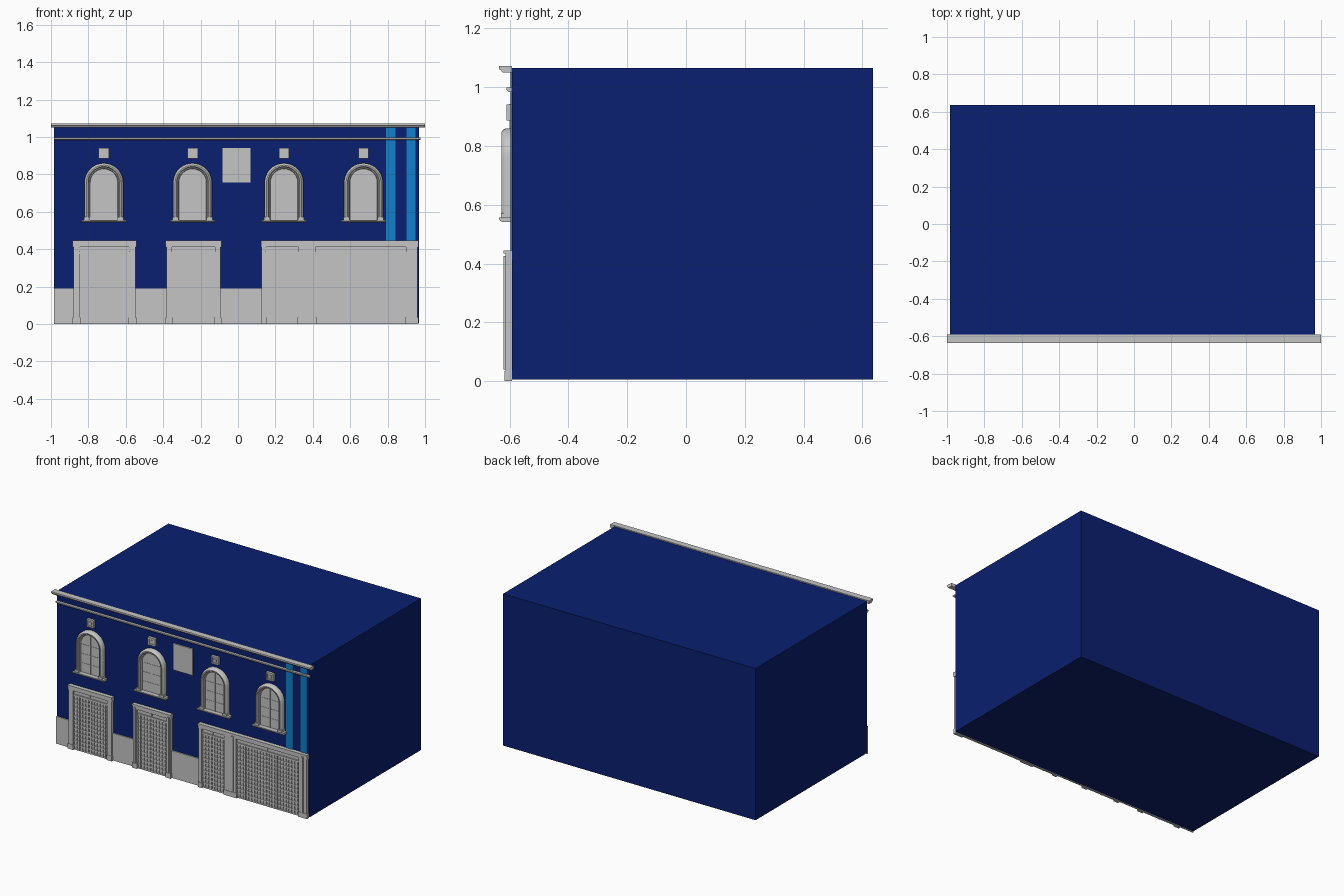
import bpy, bmesh
from math import cos, sin, pi

if "Cube" in bpy.data.objects:
    bpy.data.objects.remove(bpy.data.objects["Cube"])

WALL = -0.592  # front wall plane


def material(name, rgb):
    m = bpy.data.materials.new(name)
    m.use_nodes = True
    m.diffuse_color = (*rgb, 1)
    m.node_tree.nodes["Principled BSDF"].inputs["Base Color"].default_value = (*rgb, 1)
    return m


NAVY = material("navy paint", (0.003, 0.014, 0.16))
SKY = material("sky blue paint", (0.006, 0.21, 0.58))
STONE = material("pale grey stone", (0.56, 0.56, 0.56))


def finish(name, bm, mat):
    bmesh.ops.recalc_face_normals(bm, faces=bm.faces)
    me = bpy.data.meshes.new(name)
    bm.to_mesh(me)
    bm.free()
    me.materials.append(mat)
    ob = bpy.data.objects.new(name, me)
    bpy.context.collection.objects.link(ob)
    return ob


def add_box(bm, x0, x1, z0, z1, front, back=WALL):
    vs = bmesh.ops.create_cube(bm, size=1)["verts"]
    for v in vs:
        v.co.x = x0 if v.co.x < 0 else x1
        v.co.y = front if v.co.y < 0 else back
        v.co.z = z0 if v.co.z < 0 else z1


def boxes(name, mat, *dims):
    bm = bmesh.new()
    for d in dims:
        add_box(bm, *d)
    return finish(name, bm, mat)


def moulding(name, x0, x1, profile):
    """Extrude a (y, z) profile along x."""
    bm = bmesh.new()
    face = bm.faces.new([bm.verts.new((x0, y, z)) for y, z in profile])
    new = bmesh.ops.extrude_face_region(bm, geom=[face])["geom"]
    for v in new:
        if isinstance(v, bmesh.types.BMVert):
            v.co.x = x1
    return finish(name, bm, STONE)


# Main block, plinth, painted stripes and blank sign panel
boxes("building_block", NAVY, (-0.983, 0.968, 0.005, 1.065, WALL, 0.636))
boxes("plinth", STONE, (-0.985, 0.14, 0, 0.19, -0.6))
boxes("painted_stripes", SKY, (0.79, 0.842, 0.44, 1.055, -0.597),
      (0.902, 0.95, 0.44, 1.055, -0.597))
boxes("sign_panel", STONE, (-0.083, 0.067, 0.757, 0.942, -0.6))

# Cornice and string course
moulding("cornice", -1, 1, [(WALL, 1.05), (-0.624, 1.05), (-0.63, 1.058),
                            (-0.636, 1.061), (-0.636, 1.072), (WALL, 1.072)])
moulding("string_course", -0.983, 0.975, [(WALL, 0.984), (-0.604, 0.984),
                                          (-0.61, 0.99), (-0.61, 0.998), (WALL, 0.998)])


# Lattice doors, each with two leaves and a transom
def door(label, x0, x1, cols, rows=13):
    top, front, bar = 0.375, -0.606, 0.0045
    bm = bmesh.new()
    add_box(bm, x0, x1, 0, 0.42, -0.6)
    mid = (x0 + x1) / 2
    for i in range(cols + 1):
        x = x0 + (x1 - x0) * i / cols
        add_box(bm, x - bar, x + bar, 0, top, front)
    for j in range(rows + 1):
        z = bar + (top - bar) * j / rows
        add_box(bm, x0, x1, z - bar, z + bar, front + 0.0005)
    add_box(bm, mid - 0.007, mid + 0.007, 0, top, front - 0.002)
    add_box(bm, x0, x1, top, 0.385, front - 0.002)
    for a, b in ((x0, mid), (mid, x1)):
        add_box(bm, a + 0.004, b - 0.004, 0.39, 0.41, front)
    finish(label + "_lattice_door", bm, STONE)


def surround(label, x0, x1, posts, ribs=()):
    dims = [(x0, x1, 0.412, 0.436, -0.614), (x0, x1, 0.434, 0.445, -0.62)]
    dims += [(a, b, 0, 0.413, -0.614) for a, b in posts]
    dims += [(a - 0.004, b + 0.004, 0, 0.035, -0.617) for a, b in posts]
    dims += [(r - 0.007, r + 0.007, 0.04, 0.425, -0.621) for r in ribs]
    boxes(label + "_door_surround", STONE, *dims)


door("right", -0.848, -0.58, 12)
surround("right", -0.884, -0.544, [(-0.88, -0.846), (-0.582, -0.548)])
door("middle", -0.355, -0.122, 10)
surround("middle", -0.387, -0.089, [(-0.383, -0.353), (-0.124, -0.093)], (-0.368, -0.108))
door("narrow", 0.147, 0.325, 8)
door("wide", 0.413, 0.9, 22)
surround("left", 0.122, 0.964,
         [(0.126, 0.149), (0.323, 0.415), (0.898, 0.96)], (0.388, 0.928))


# Arched windows: rings of arch outlines bridged into a rounded frame
def arch_loop(bm, cx, half, y):
    pts = [(half, 0.555)]
    pts += [(half * cos(pi * i / 20), 0.756 + half * sin(pi * i / 20)) for i in range(21)]
    pts.append((-half, 0.555))
    return [bm.verts.new((cx + x, y, z)) for x, z in pts]


def window(label, cx):
    bm = bmesh.new()
    steps = [(0.104, WALL), (0.104, -0.612), (0.1, -0.621), (0.093, -0.627), (0.086, -0.627),
             (0.081, -0.619), (0.076, -0.619), (0.073, -0.604)]
    loops = [arch_loop(bm, cx, h, y) for h, y in steps]
    for a, b in zip(loops, loops[1:]):
        for i in range(len(a)):
            j = (i + 1) % len(a)
            bm.faces.new((a[i], a[j], b[j], b[i]))
    bm.faces.new(loops[-1])
    frame = finish(label + "_arched_window", bm, STONE)
    bpy.ops.object.select_all(action="DESELECT")
    frame.select_set(True)
    bpy.context.view_layer.objects.active = frame
    bpy.ops.object.shade_smooth_by_angle(angle=0.7)

    # Thin glazing bars on the pane
    bars = [(cx - 0.003, cx + 0.003, 0.555, 0.826, -0.607)]
    bars += [(cx - 0.07, cx + 0.07, z, z + 0.003, -0.606) for z in (0.62, 0.685, 0.75)]
    boxes(label + "_glazing_bars", STONE, *bars)

    # Sill with a stepped underside, and column feet
    moulding(label + "_sill", cx - 0.12, cx + 0.12,
             [(WALL, 0.542), (-0.626, 0.542), (-0.636, 0.55), (-0.636, 0.557), (WALL, 0.557)])
    boxes(label + "_jamb_feet", STONE,
          *[(cx + s * 0.09 - 0.016, cx + s * 0.09 + 0.016, 0.557, 0.572, -0.629) for s in (-1, 1)])

    # Square ornament above
    boxes(label + "_square_ornament", STONE,
          (cx - 0.028, cx + 0.028, 0.886, 0.94, -0.604),
          (cx - 0.028, cx + 0.028, 0.93, 0.94, -0.61),
          (cx - 0.028, cx + 0.028, 0.886, 0.896, -0.61),
          (cx - 0.028, cx - 0.018, 0.896, 0.93, -0.61),
          (cx + 0.018, cx + 0.028, 0.896, 0.93, -0.61),
          (cx - 0.01, cx + 0.01, 0.903, 0.923, -0.608))


for label, cx in (("far_right", -0.717), ("inner_right", -0.243),
                  ("inner_left", 0.246), ("far_left", 0.671)):
    window(label, cx)
